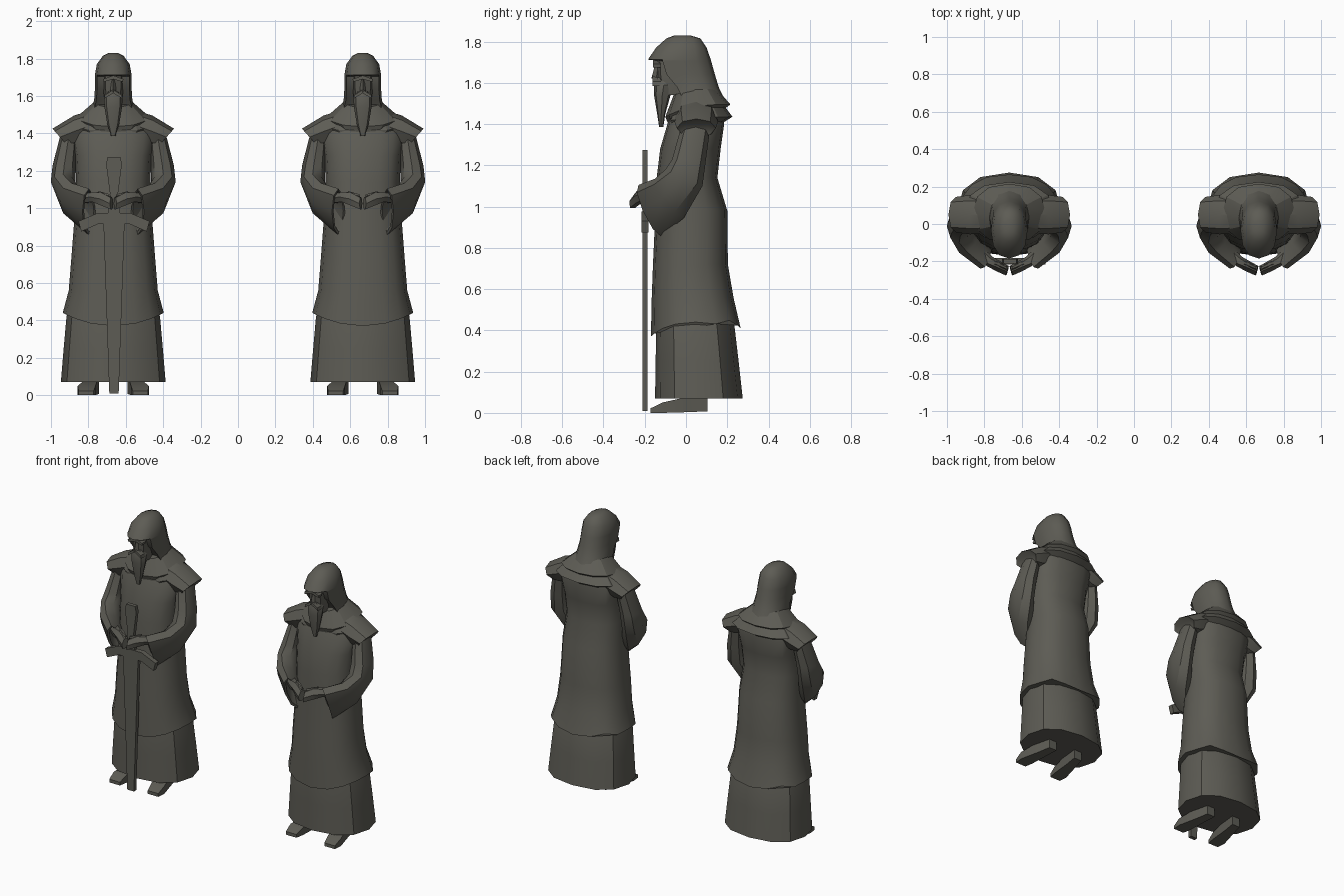
import bpy, bmesh, math
from mathutils import Vector

stone = bpy.data.materials.new("dark olive stone")
stone.diffuse_color = (0.11, 0.107, 0.09, 1)


def finish(name, bm, dx, angle=35):
    bmesh.ops.recalc_face_normals(bm, faces=bm.faces)
    me = bpy.data.meshes.new(name)
    bm.to_mesh(me)
    bm.free()
    me.materials.append(stone)
    me.shade_smooth()
    me.set_sharp_from_angle(angle=math.radians(angle))
    ob = bpy.data.objects.new(name, me)
    ob.location.x = dx
    bpy.context.collection.objects.link(ob)
    return ob


def loft(name, rings, dx, angle=35):
    """Skin a list of closed rings and cap both ends."""
    bm = bmesh.new()
    loops = [[bm.verts.new(p) for p in r] for r in rings]
    n = len(loops[0])
    for a, b in zip(loops, loops[1:]):
        for i in range(n):
            j = (i + 1) % n
            bm.faces.new((a[i], a[j], b[j], b[i]))
    bm.faces.new(loops[0])
    bm.faces.new(loops[-1])
    return finish(name, bm, dx, angle)


def oval(c, u, v, n=8, k=1.0):
    """Ring round c with half axes u and v; k below 1 makes it boxier."""
    c, u, v = Vector(c), Vector(u), Vector(v)
    f = lambda t: math.copysign(abs(t) ** k, t)
    return [c + u * f(round(math.cos(2 * math.pi * i / n), 6))
            + v * f(round(math.sin(2 * math.pi * i / n), 6)) for i in range(n)]


def level(z, rx, y0, y1, n=12, k=0.85, dip=0.0):
    """Horizontal ring from front y0 to back y1; dip lowers its front."""
    ring = oval((0, (y0 + y1) / 2, z), (rx, 0, 0), (0, (y1 - y0) / 2, 0), n, k)
    for p in ring:
        t = (y1 - p.y) / (y1 - y0)
        p.z -= dip * t ** 3
    return ring


def plate(name, pts, y0, y1, dx):
    """Front outline (x, z) given thickness along y."""
    return loft(name, [[(x, y, z) for x, z in pts] for y in (y0, y1)], dx)


def figure(dx):
    # Under robe
    loft("under_robe", [level(0.07, 0.28, -0.15, 0.275), level(0.25, 0.265, -0.147, 0.255),
                        level(0.42, 0.25, -0.145, 0.235), level(0.6, 0.2, -0.12, 0.17)], dx)
    # Over tunic, hem raised at the sides
    rows = [(0.37, 0.27, -0.17, 0.265), (0.56, 0.238, -0.166, 0.23), (0.72, 0.225, -0.16, 0.203),
            (0.98, 0.205, -0.148, 0.2), (1.14, 0.198, -0.142, 0.152), (1.28, 0.205, -0.125, 0.168),
            (1.4, 0.225, -0.09, 0.185), (1.48, 0.17, -0.06, 0.17), (1.54, 0.08, -0.03, 0.12)]
    rings = [level(*r, n=16) for r in rows]
    for p in rings[0]:
        p.z += 0.07 * (p.x / 0.27) ** 2 + (0.04 if p.y > 0.15 else 0)
    loft("over_tunic", rings, dx)

    # Shoulder yoke and cowl collar, both dipping at the front
    loft("shoulder_yoke", [level(1.41, 0.2, -0.085, 0.185, dip=0.02),
                           level(1.435, 0.235, -0.09, 0.225, dip=0.02),
                           level(1.51, 0.15, -0.06, 0.17)], dx, 25)
    loft("cowl_collar", [level(1.46, 0.165, -0.09, 0.17, dip=0.05),
                         level(1.495, 0.195, -0.1, 0.215, dip=0.06),
                         level(1.57, 0.105, -0.06, 0.15, dip=0.03)], dx, 25)

    # Hood with the front pushed in as a face opening
    rows = [(1.49, 0.125, -0.06, 0.2), (1.58, 0.102, -0.105, 0.158), (1.64, 0.098, -0.165, 0.14),
            (1.705, 0.098, -0.185, 0.122), (1.712, 0.098, -0.185, 0.12), (1.77, 0.088, -0.145, 0.1),
            (1.815, 0.055, -0.095, 0.07), (1.83, 0.025, -0.055, 0.02)]
    rings = [level(*r, n=12, k=0.9) for r in rows]
    for r in rings[:4]:
        for p in r:
            if abs(p.x) < 0.07 and p.y < 0:
                p.y = max(p.y + 0.06, -0.11)
    loft("hood", rings, dx, 40)

    # Face, brow, nose, beard and moustache
    loft("face", [level(1.54, 0.04, -0.12, 0, 8), level(1.63, 0.054, -0.14, 0, 8),
                  level(1.71, 0.056, -0.145, 0, 8)], dx)
    loft("nose", [level(1.62, 0.017, -0.168, -0.12, 4, 1), level(1.695, 0.008, -0.148, -0.12, 4, 1)], dx)
    loft("beard", [level(1.385, 0.012, -0.13, -0.11, 8), level(1.45, 0.032, -0.14, -0.1, 8),
                   level(1.54, 0.047, -0.155, -0.075, 8), level(1.59, 0.05, -0.155, -0.06, 8),
                   level(1.625, 0.03, -0.145, -0.08, 8)], dx)
    for s in (1, -1):
        plate("brow", [(0, 1.69), (s * 0.052, 1.675), (s * 0.054, 1.69), (0, 1.71)], -0.16, -0.12, dx)
        plate("moustache", [(0, 1.615), (s * 0.05, 1.585), (s * 0.045, 1.605), (0, 1.635)],
              -0.163, -0.12, dx)

        # Shoulder cap
        loft("shoulder_cap", [oval((s * 0.1, 0.05, 1.45), (0, 0.1, 0), (0, 0, 0.08)),
                              oval((s * 0.21, 0.05, 1.41), (0, 0.105, 0), (0, 0, 0.085)),
                              oval((s * 0.285, 0.05, 1.38), (0, 0.095, 0), (s * 0.04, 0, 0.045)),
                              oval((s * 0.275, 0.05, 1.375), (0, 0.08, 0), (s * 0.03, 0, 0.035))], dx)

        # Bell sleeve, folded back inside at its mouth
        loft("bell_sleeve", [
            oval((s * 0.235, 0.05, 1.4), (s * 0.045, 0, 0), (0, 0.07, 0)),
            oval((s * 0.262, 0.015, 1.23), (s * 0.062, 0, 0), (0, 0.082, 0)),
            oval((s * 0.268, -0.01, 1.14), (s * 0.066, 0, 0), (0, 0.09, -0.04)),
            oval((s * 0.225, -0.08, 1.04), (s * 0.06, -0.035, 0), (0, 0.07, -0.095)),
            oval((s * 0.13, -0.175, 0.98), (s * 0.035, -0.035, 0), (0, 0.055, -0.125)),
            oval((s * 0.13, -0.173, 0.985), (s * 0.026, -0.026, 0), (0, 0.047, -0.11)),
            oval((s * 0.18, -0.12, 1.02), (s * 0.02, -0.02, 0), (0, 0.03, -0.07))], dx)

        # Clasped hand with thumb
        loft("hand", [oval((s * 0.17, -0.14, 1.05), (s * 0.02, -0.02, 0), (0, 0, 0.028), 6),
                      oval((s * 0.105, -0.2, 1.06), (s * 0.02, -0.022, 0), (0, 0, 0.03), 6),
                      oval((s * 0.06, -0.225, 1.05), (s * 0.012, -0.026, 0), (0, 0.008, 0.04), 6),
                      oval((s * 0.01, -0.25, 1.025), (s * 0.008, -0.025, 0), (0, 0.01, 0.036), 6)], dx)
        loft("thumb", [oval((s * 0.08, -0.205, 1.08), (0, 0.014, 0), (0, 0, 0.014), 6),
                       oval((s * 0.015, -0.235, 1.065), (0, 0.01, 0), (0, 0, 0.01), 6)], dx)

        # Foot: wedge running from toe to heel
        rect = lambda y, x0, x1, z0, z1: [(s * x0, y, z0), (s * x1, y, z0), (s * x1, y, z1), (s * x0, y, z1)]
        loft("foot", [rect(-0.172, 0.105, 0.185, 0, 0.022), rect(-0.115, 0.095, 0.19, 0, 0.05),
                      rect(0.02, 0.085, 0.155, 0.004, 0.08), rect(0.105, 0.075, 0.135, 0.008, 0.08)], dx)


def mirrored(half):
    """Complete a right-hand outline by mirroring it in x."""
    return half + [(-x, z) for x, z in reversed(half)]


for x in (-0.667, 0.667):
    figure(x)

# Sword held point down by the left figure
sx = -0.663
plate("sword_blade", mirrored([(0.025, 0.01), (0.057, 0.94)]), -0.212, -0.186, sx)
plate("sword_guard", mirrored([(0.085, 0.915), (0.175, 0.875), (0.19, 0.93), (0.085, 0.975)]),
      -0.216, -0.182, sx)
plate("sword_grip", mirrored([(0.033, 0.96), (0.022, 1.08), (0.042, 1.235), (0.034, 1.275)]),
      -0.212, -0.186, sx)
